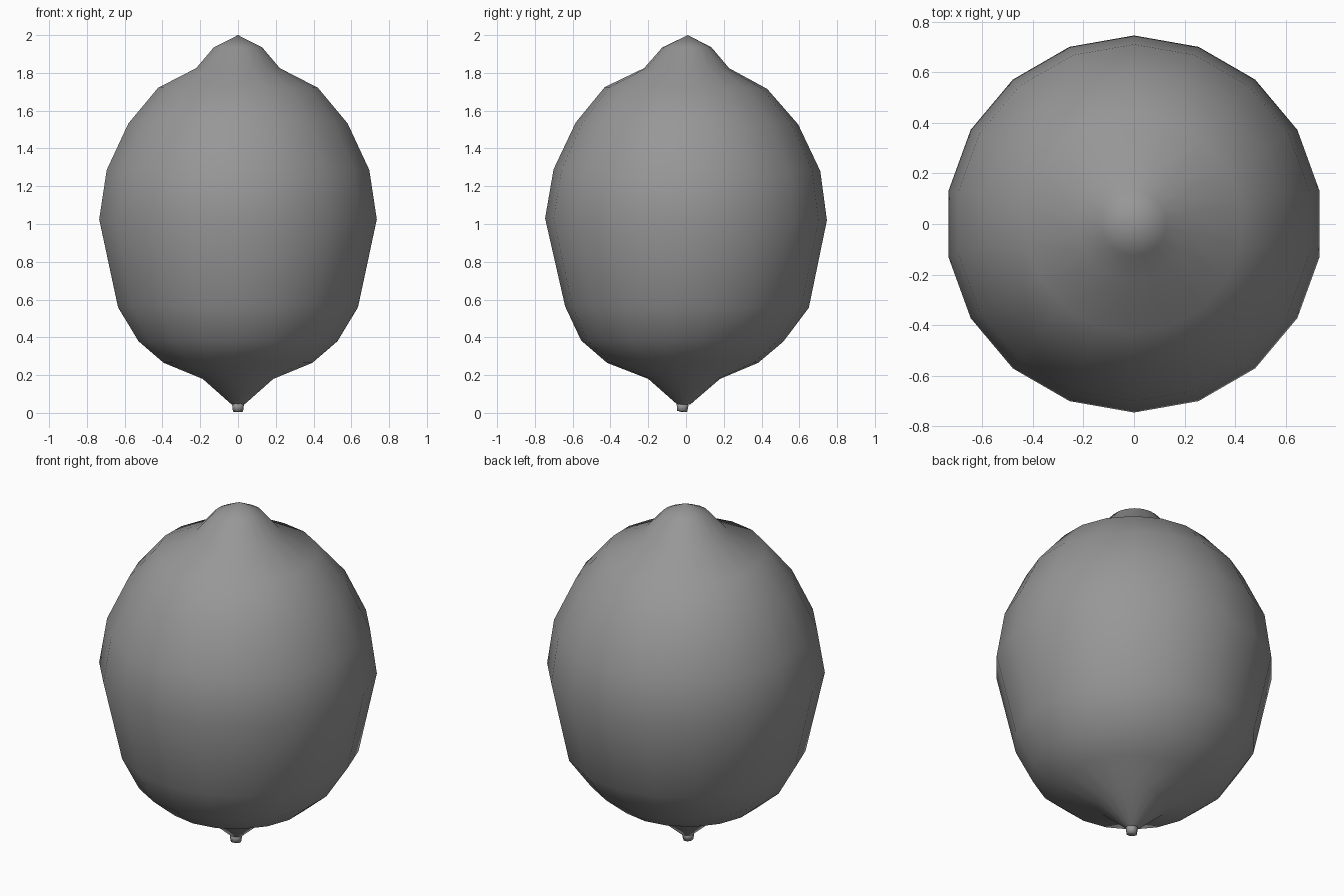
import bpy, bmesh
from math import sin, cos, radians, pi

if "Cube" in bpy.data.objects:
    bpy.data.objects.remove(bpy.data.objects["Cube"])

# Dark grey skin shared by both parts
skin = bpy.data.materials.new("dark_grey")
skin.diffuse_color = (0.31, 0.31, 0.31, 1)
skin.use_nodes = True
skin.node_tree.nodes["Principled BSDF"].inputs["Base Color"].default_value = skin.diffuse_color


def lathe(name, rings, sides, start):
    """Rings are (z, radius, y offset, z tilt along y); zero radius makes a pole."""
    bm = bmesh.new()
    loops = []
    for z, r, oy, tilt in rings:
        if r == 0:
            loops.append([bm.verts.new((0, oy, z))])
            continue
        loops.append([])
        for i in range(sides):
            a = start + 2 * pi * i / sides
            loops[-1].append(bm.verts.new((r * cos(a), oy + r * sin(a), z + tilt * sin(a))))
    for lo, hi in zip(loops, loops[1:]):
        for i in range(sides):
            j = (i + 1) % sides
            if len(lo) == 1:
                bm.faces.new((lo[0], hi[j], hi[i]))
            elif len(hi) == 1:
                bm.faces.new((lo[i], lo[j], hi[0]))
            else:
                bm.faces.new((lo[i], lo[j], hi[j], hi[i]))
    bmesh.ops.recalc_face_normals(bm, faces=bm.faces)
    for f in bm.faces:
        f.smooth = True
    me = bpy.data.meshes.new(name)
    bm.to_mesh(me)
    bm.free()
    me.materials.append(skin)
    ob = bpy.data.objects.new(name, me)
    bpy.context.collection.objects.link(ob)
    return ob


# Fruit body: 18-sided, with a pointed neck below and a blunt nipple on top
lathe("lemon_body", [
    (0.04, 0, -0.012, 0),
    (0.045, 0.035, -0.012, 0),
    (0.18, 0.19, -0.01, 0),
    (0.265, 0.40, -0.018, 0),
    (0.38, 0.535, -0.02, -0.003),
    (0.56, 0.645, 0.005, -0.004),
    (1.025, 0.746, 0, -0.005),
    (1.285, 0.706, 0.005, -0.005),
    (1.532, 0.589, 0.005, -0.005),
    (1.72, 0.430, 0, -0.005),
    (1.825, 0.225, 0.003, 0),
    (1.935, 0.13, 0.005, 0),
    (2.0, 0, 0.01, 0),
], 18, radians(10))

# Stem stub, slightly tilted
lathe("stem", [
    (0.004, 0, -0.021, 0),
    (0.008, 0.029, -0.021, -0.004),
    (0.045, 0.034, -0.018, -0.004),
    (0.06, 0, -0.015, 0),
], 8, radians(22.5))
